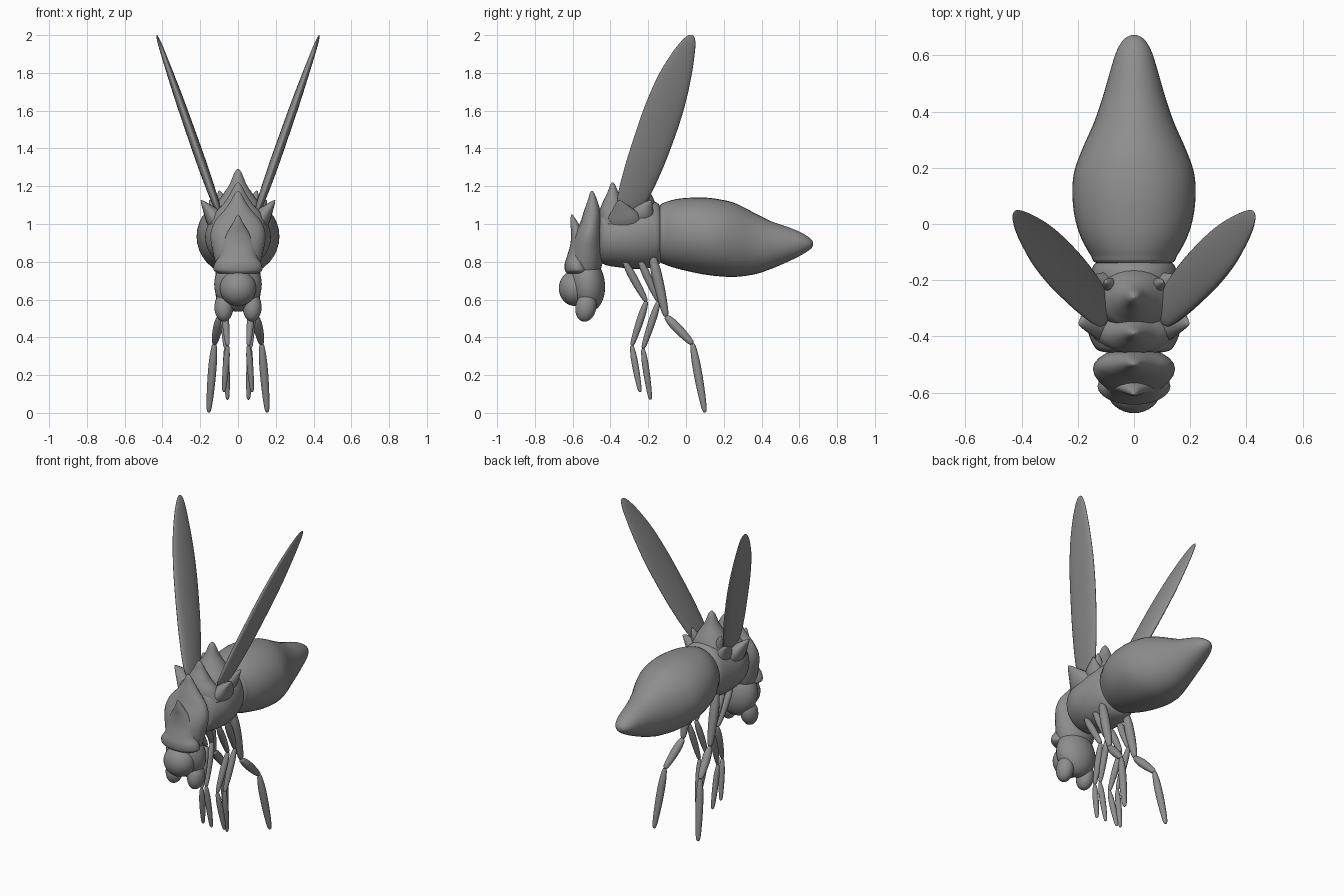
import bpy, bmesh, math
from mathutils import Vector

X, Y, Z = Vector((1, 0, 0)), Vector((0, 1, 0)), Vector((0, 0, 1))
grey = bpy.data.materials.new("dark_grey")
grey.diffuse_color = (.27, .27, .27, 1)


def catmull(p, i, t):
    a, b, c, d = (p[max(0, min(len(p) - 1, i + k))] for k in (-1, 0, 1, 2))
    return [0.5 * (2*q + (r - o)*t + (2*o - 5*q + 4*r - s)*t*t + (3*q - o - 3*r + s)*t**3)
            for o, q, r, s in zip(a, b, c, d)]


def loft(name, keys, u, v, sides=24, steps=6):
    """Smooth skin through elliptical sections (x, y, z, radius along u, radius along v)."""
    rows = [catmull(keys, i, k / steps) for i in range(len(keys) - 1) for k in range(steps)]
    rows.append(keys[-1])
    bm = bmesh.new()
    rings = []
    for x, y, z, ru, rv in rows:
        ring = []
        for k in range(sides):
            a = 2 * math.pi * k / sides
            ring.append(bm.verts.new(Vector((x, y, z)) + u * max(ru, .001) * math.cos(a)
                                     + v * max(rv, .001) * math.sin(a)))
        rings.append(ring)
    for r0, r1 in zip(rings, rings[1:]):
        for k in range(sides):
            n = (k + 1) % sides
            bm.faces.new((r0[k], r0[n], r1[n], r1[k]))
    bm.faces.new(rings[0])
    bm.faces.new(rings[-1])
    bmesh.ops.recalc_face_normals(bm, faces=bm.faces)
    for f in bm.faces:
        f.smooth = True
    me = bpy.data.meshes.new(name)
    bm.to_mesh(me)
    bm.free()
    me.materials.append(grey)
    ob = bpy.data.objects.new(name, me)
    bpy.context.collection.objects.link(ob)
    return ob


def rod(name, a, b, profile, wide=1.0, sides=14):
    """Tapered rod from a to b; profile is (fraction, radius); wide stretches it along y."""
    a, b = Vector(a), Vector(b)
    d = (b - a).normalized()
    u = (Y - d * d.dot(Y)).normalized()
    v = d.cross(u)
    return loft(name, [(*a.lerp(b, t), r * wide, r) for t, r in profile], u, v, sides, 4)


def blob(name, c, size, tilt=0):
    bpy.ops.mesh.primitive_uv_sphere_add(segments=32, ring_count=20, location=c, rotation=(tilt, 0, 0))
    ob = bpy.context.object
    ob.name = name
    ob.scale = size
    ob.data.materials.append(grey)
    bpy.ops.object.shade_smooth()
    return ob


# abdomen and thorax, lofted front to back from (y, bottom, top, half width)
def body(name, secs):
    loft(name, [(0, y, (lo + hi) / 2, w, (hi - lo) / 2) for y, lo, hi, w in secs], X, Z, 36)


body("abdomen", [(-.15, .92, .98, .02), (-.14, .81, 1.09, .13), (-.11, .785, 1.115, .155),
                 (-.05, .765, 1.132, .188), (.02, .748, 1.139, .21), (.1, .732, 1.14, .219),
                 (.18, .723, 1.13, .214),
                 (.26, .72, 1.11, .187), (.36, .733, 1.06, .143), (.45, .762, 1.015, .112),
                 (.55, .805, .98, .083), (.61, .835, .955, .064), (.65, .86, .93, .042),
                 (.668, .877, .912, .02), (.673, .89, .897, .002)])
body("thorax", [(-.46, .9, .94, .02), (-.455, .82, 1.04, .11), (-.43, .785, 1.075, .145),
                (-.35, .77, 1.09, .172), (-.26, .762, 1.105, .17), (-.18, .77, 1.12, .155),
                (-.14, .79, 1.1, .138), (-.125, .83, 1.05, .1)])

# pointed crests along the back, lofted upward
loft("back_crest", [(0, -.27, 1.03, .13, .12), (0, -.265, 1.1, .12, .105), (0, -.26, 1.15, .085, .08),
                    (0, -.26, 1.21, .045, .045), (0, -.26, 1.27, .02, .02), (0, -.26, 1.29, .004, .004)], X, Y)
loft("shoulder_crest", [(0, -.38, 1.0, .15, .08), (0, -.385, 1.06, .12, .075), (0, -.388, 1.11, .075, .055),
                        (0, -.387, 1.16, .042, .032), (0, -.388, 1.205, .018, .014),
                        (0, -.388, 1.22, .004, .004)], X, Y)
loft("collar", [(0, -.52, .72, .09, .05), (0, -.53, .78, .115, .085), (0, -.525, .86, .135, .087),
                (0, -.515, .94, .146, .075), (0, -.503, 1.01, .125, .056), (0, -.497, 1.07, .075, .043),
                (0, -.495, 1.12, .04, .027), (0, -.497, 1.16, .018, .013), (0, -.498, 1.175, .004, .004)], X, Y)

# hood over the head, flared at the bottom
loft("hood", [(0, -.57, .738, .1, .06), (0, -.575, .755, .128, .066), (0, -.58, .79, .124, .062),
              (0, -.578, .83, .1, .052), (0, -.575, .89, .086, .038), (0, -.578, .95, .06, .03),
              (0, -.59, 1.0, .03, .022), (0, -.602, 1.04, .01, .008), (0, -.605, 1.05, .003, .003)], X, Y)

# head and face
blob("head", (0, -.522, .68), (.126, .093, .145), .1)
blob("face", (0, -.588, .66), (.096, .085, .094))

# spindle outline shared by the leg segments
SPINDLE = [(0, .45), (.06, .7), (.25, .98), (.5, 1), (.75, .85), (.92, .65), (.98, .45), (1, .2)]
LEGS = {"front_leg": [(.09, -.325, .80), (.075, -.21, .59), (.055, -.287, .355), (.075, -.243, .11)],
        "middle_leg": [(.09, -.245, .81), (.08, -.145, .59), (.065, -.228, .34), (.055, -.188, .07)],
        "hind_leg": [(.09, -.18, .84), (.095, -.105, .51), (.125, .035, .365), (.155, .1, .003)]}

for side, s in (("right", 1), ("left", -1)):
    # wing: (z, leading y, trailing y, half thickness), leaning outward
    wing = [(1.06, -.35, -.25, .014), (1.13, -.365, -.2, .022), (1.3, -.325, -.12, .027),
            (1.5, -.262, -.045, .026), (1.65, -.208, 0, .024), (1.79, -.145, .03, .019),
            (1.9, -.078, .046, .014), (1.96, -.032, .05, .01), (1.99, -.002, .044, .005),
            (2.0, .015, .034, .002)]
    loft(side + "_wing", [(s * (.125 + .305 * (z - 1.13) / .87), (a + b) / 2, z, t, (b - a) / 2)
                          for z, a, b, t in wing], X, Y)
    # shoulder flange beside the wing, with a small horn behind
    rod(side + "_shoulder_spike", (s * .09, -.32, .99), (s * .195, -.355, 1.125),
        [(0, .058), (.35, .05), (.65, .03), (.9, .012), (1, .003)], 1.7)
    rod(side + "_shoulder_ridge", (s * .08, -.25, 1.02), (s * .15, -.185, 1.125),
        [(0, .05), (.4, .042), (.7, .024), (1, .004)], 1.4)
    rod(side + "_back_horn", (s * .07, -.23, 1.06), (s * .1, -.205, 1.175),
        [(0, .035), (.5, .026), (.85, .014), (1, .005)])
    # jaw
    blob(side + "_jaw", (s * .075, -.53, .56), (.05, .055, .078), -.2)
    # legs: three spindles each
    for name, pts in LEGS.items():
        big = 1.3 if name == "hind_leg" else 1
        for n, (p, q) in enumerate(zip(pts, pts[1:])):
            r = (.021, .019, .017)[n] * big
            rod(f"{side}_{name}_{n + 1}", (s * p[0], *p[1:]), (s * q[0], *q[1:]),
                [(t, k * r) for t, k in SPINDLE])
